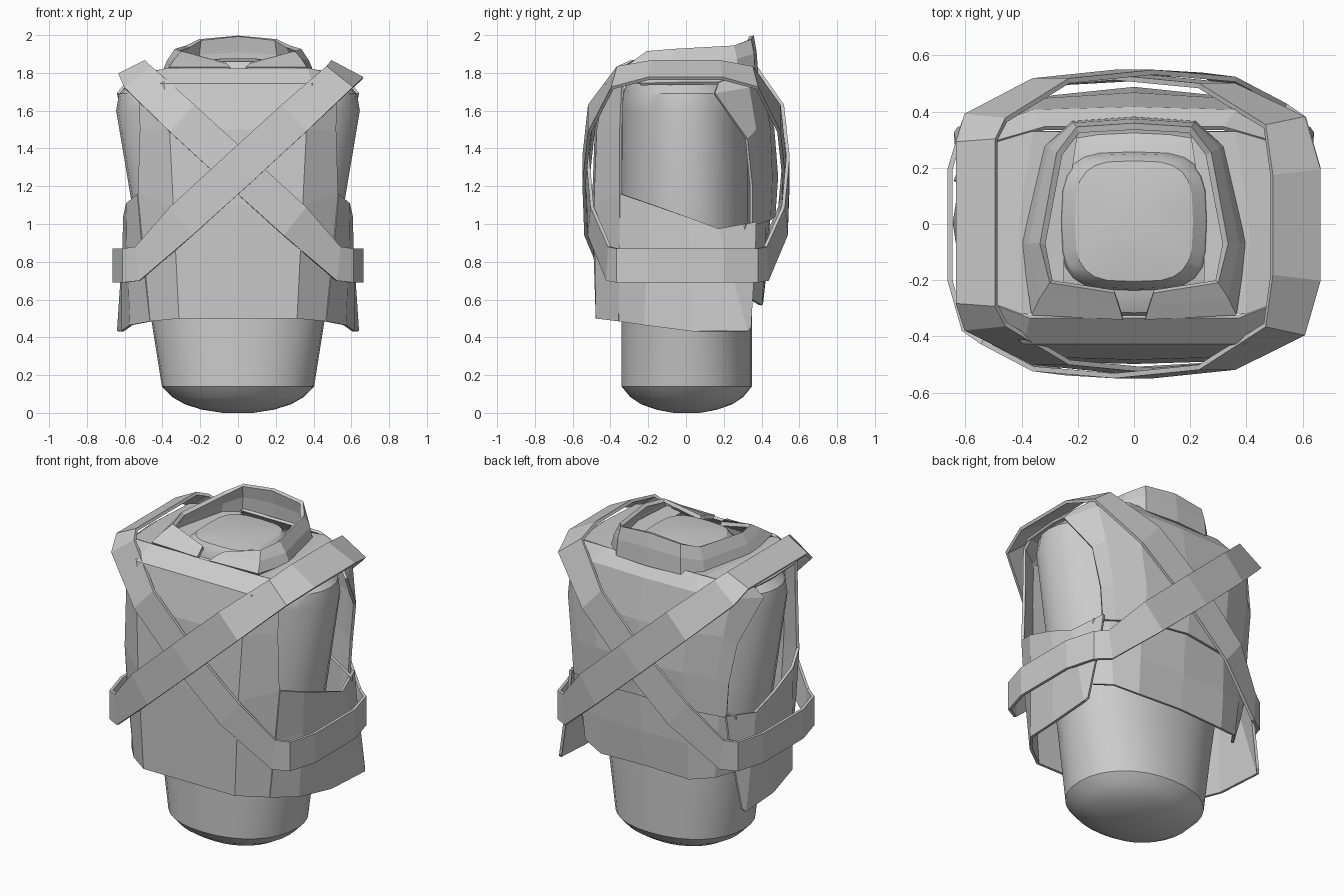
import bpy, bmesh, math

mat = bpy.data.materials.new("plain grey")
mat.diffuse_color = (0.6, 0.6, 0.6, 1)


def make(name, verts, faces):
    me = bpy.data.meshes.new(name)
    me.from_pydata(verts, [], faces)
    bm = bmesh.new()
    bm.from_mesh(me)
    bmesh.ops.recalc_face_normals(bm, faces=bm.faces)
    bm.to_mesh(me)
    bm.free()
    me.materials.append(mat)
    ob = bpy.data.objects.new(name, me)
    bpy.context.collection.objects.link(ob)
    return ob


def thicken(ob, t):
    m = ob.modifiers.new("thickness", 'SOLIDIFY')
    m.thickness, m.offset = t, 0


def panel(name, rows, t=0.016):
    """Cloth sheet for the right half, mirrored to the left."""
    n = len(rows[0])
    faces = [(i*n+j, i*n+j+1, i*n+n+j+1, i*n+n+j)
             for i in range(len(rows)-1) for j in range(n-1)]
    ob = make(name, [p for r in rows for p in r], faces)
    ob.modifiers.new("mirror", 'MIRROR')
    thicken(ob, t)
    return ob


def loft(name, rings, n=32, power=2.0):
    """Stack of rounded rings (half x, half y, z); higher power is squarer."""
    verts, faces = [], []
    for a, b, z in rings:
        for k in range(n):
            t = 2*math.pi*k/n
            c, s = math.cos(t), math.sin(t)
            verts.append((a*math.copysign(abs(c)**(2/power), c),
                          b*math.copysign(abs(s)**(2/power), s), z))
    for i in range(len(rings)-1):
        for k in range(n):
            q = (k+1) % n
            faces.append((i*n+k, i*n+q, i*n+n+q, i*n+n+k))
    faces.append(tuple(range(n)))
    faces.append(tuple(range((len(rings)-1)*n, len(rings)*n)))
    ob = make(name, verts, faces)
    bpy.ops.object.select_all(action='DESELECT')
    ob.select_set(True)
    bpy.context.view_layer.objects.active = ob
    bpy.ops.object.shade_smooth_by_angle(angle=math.radians(32))
    return ob


# tapered oval body with a domed underside and sloped shoulders
body = loft("body", [(.08, .07, 0), (.19, .16, .017), (.28, .24, .045), (.35, .3, .085),
                     (.403, .345, .14), (.46, .345, .5), (.645, .345, 1.6),
                     (.63, .34, 1.69), (.57, .32, 1.745), (.3, .25, 1.78)], power=2.15)
body.location.y = .004
neck = loft("neck", [(.27, .25, 1.76), (.255, .24, 1.82), (.21, .215, 1.86), (.1, .1, 1.875)],
            n=24, power=3.4)
neck.location.y = .01

# front of the vest, hem to neckline
panel("vest_front", [
    [(0, -.47, .5), (.31, -.47, .5), (.46, -.35, .485)],
    [(0, -.49, 1.1), (.34, -.48, 1.1), (.525, -.345, 1.16)],
    [(0, -.475, 1.5), (.36, -.465, 1.5), (.515, -.345, 1.5)],
    [(0, -.42, 1.74), (.39, -.42, 1.74), (.52, -.335, 1.75)],
    [(0, -.33, 1.82), (.37, -.33, 1.82), (.53, -.27, 1.785)]])
# shoulder pieces joining front and back
panel("vest_shoulder", [
    [(.25, -.31, 1.795), (.40, -.32, 1.81), (.53, -.27, 1.785), (.585, -.24, 1.74)],
    [(.25, 0, 1.795), (.41, 0, 1.81), (.54, 0, 1.79), (.6, 0, 1.745)],
    [(.2, .33, 1.795), (.36, .33, 1.81), (.53, .28, 1.785), (.59, .17, 1.745)]])
# flared side skirts below the armholes, folding in at the back
panel("vest_side", [
    [(.46, -.35, .485), (.565, -.22, .465), (.612, .03, .432), (.633, .325, .432), (.62, .342, .45)],
    [(.5, -.35, .85), (.58, -.2, .85), (.605, .03, .85), (.605, .21, .85), (.55, .365, .85)],
    [(.525, -.345, 1.16), (.585, -.2, 1.11), (.6, 0, 1.04), (.59, .17, .975), (.53, .37, 1.01)]])
# upper back, bulging, with wrapped armhole edge
panel("vest_back", [
    [(0, .34, 1.82), (.32, .34, 1.82), (.53, .28, 1.785), (.59, .17, 1.745)],
    [(0, .41, 1.74), (.36, .4, 1.74), (.54, .33, 1.72), (.635, .15, 1.69)],
    [(0, .46, 1.5), (.32, .44, 1.5), (.51, .365, 1.5), (.575, .32, 1.45)],
    [(0, .48, 1.25), (.29, .45, 1.25), (.47, .38, 1.22), (.535, .345, 1.2)],
    [(0, .465, 1.04), (.29, .44, 1.02), (.45, .375, 1.0), (.52, .345, .99)]])
# lower back band
panel("vest_back_band", [
    [(0, .44, 1.08), (.3, .415, 1.06), (.47, .35, 1.02), (.56, .31, 1.0)],
    [(0, .425, .8), (.3, .41, .8), (.46, .35, .8), (.55, .27, .8)],
    [(0, .4, .58), (.3, .395, .57), (.44, .345, .6), (.51, .25, .62)]])

# stand-up collar: sloped lapels and a notch at the front, tall at the back
panel("collar", [
    [(.04, -.335, 1.82), (.36, -.32, 1.82), (.39, -.07, 1.80), (.31, .27, 1.80), (.215, .355, 1.80), (0, .37, 1.80)],
    [(.055, -.285, 1.835), (.33, -.26, 1.865), (.365, -.07, 1.86), (.295, .265, 1.87), (.21, .35, 1.9), (0, .362, 1.91)],
    [(.07, -.24, 1.845), (.295, -.205, 1.905), (.325, -.07, 1.92), (.265, .25, 1.94), (.2, .335, 1.975), (0, .347, 1.995)]],
    .024)

# crossed straps: (upper edge, lower edge) pairs from shoulder to opposite hip
hips = [((.23, -.51, 1.63), (.36, -.51, 1.487)),
        ((-.07, -.54, 1.357), (.07, -.54, 1.22)),
        ((-.36, -.515, 1.09), (-.24, -.53, .94)),
        ((-.54, -.42, .88), (-.52, -.43, .70)),
        ((-.605, -.375, .87), (-.605, -.375, .69)),
        ((-.655, -.2, .87), (-.655, -.2, .69))]
# the right strap is wider over the shoulder than the left one
shoulders = {"right": [((.49, -.18, 1.86), (.66, -.2, 1.77)), ((.465, -.36, 1.83), (.605, -.39, 1.72))],
             "left": [((.49, -.3, 1.86), (.63, -.29, 1.79)), ((.455, -.37, 1.83), (.60, -.385, 1.72))]}
for i, (side, top) in enumerate(shoulders.items()):
    half = top + hips
    back = [tuple((x, -y*.965, z) for x, y, z in pair) for pair in reversed(half)]
    loop = half + back
    n = len(loop)
    strap = make(side + "_shoulder_strap", [p for pair in loop for p in pair],
                 [(2*k, 2*k+1, (2*k+3) % (2*n), (2*k+2) % (2*n)) for k in range(n)])
    thicken(strap, .018)
    strap.rotation_euler.z = math.pi * i
